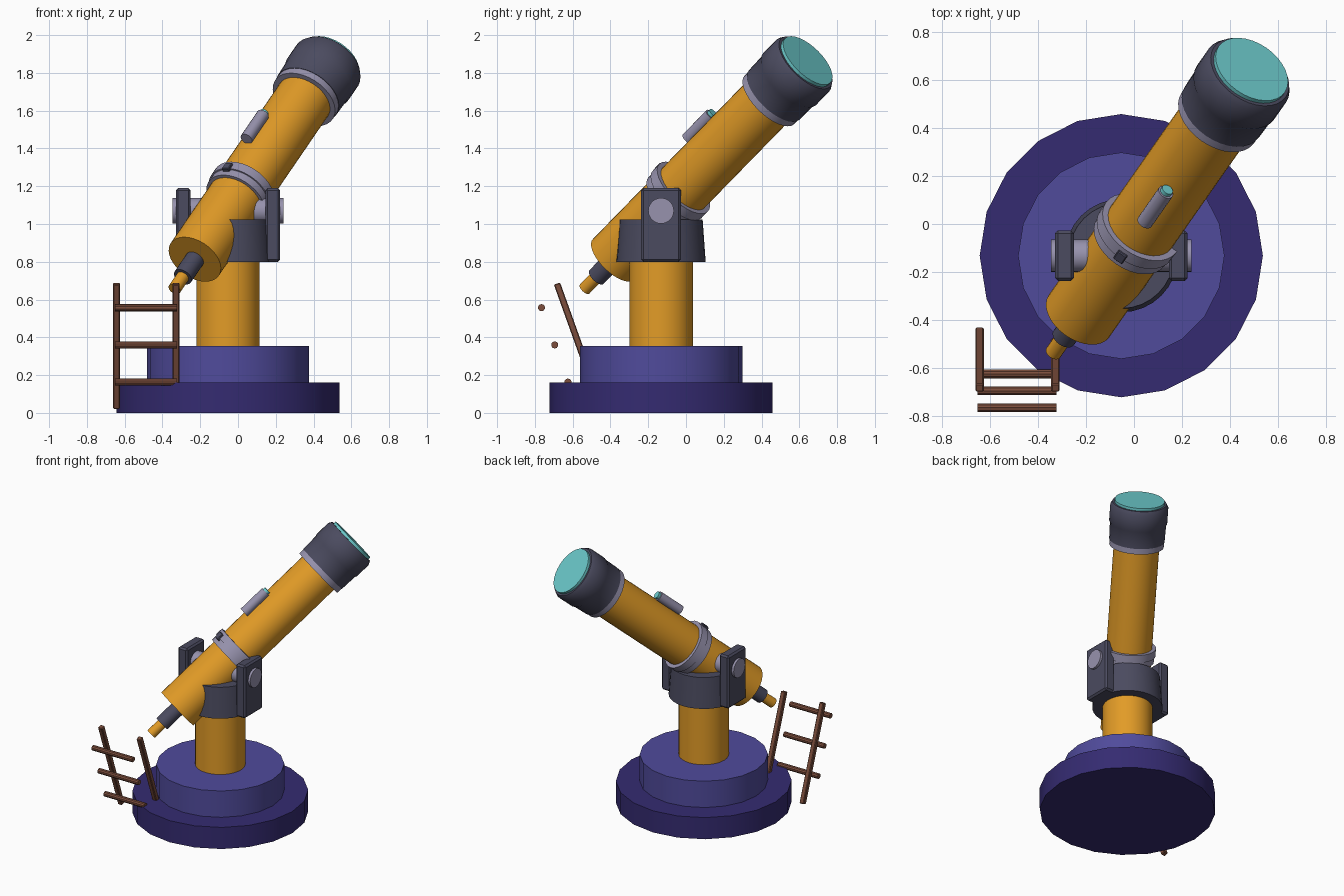
import bpy, bmesh, math
from mathutils import Matrix, Vector

if "Cube" in bpy.data.objects:
    bpy.data.objects.remove(bpy.data.objects["Cube"], do_unlink=True)


def material(name, *rgb):
    m = bpy.data.materials.new(name)
    m.use_nodes = True
    m.diffuse_color = (*rgb, 1)
    m.node_tree.nodes["Principled BSDF"].inputs["Base Color"].default_value = (*rgb, 1)
    return m


ORANGE = material("orange paint", 0.76, 0.33, 0.02)
DARK = material("dark metal", 0.07, 0.07, 0.115)
LIGHT = material("light metal", 0.31, 0.29, 0.42)
INDIGO = material("deep indigo", 0.035, 0.024, 0.165)
VIOLET = material("violet", 0.08, 0.07, 0.33)
WOOD = material("brown wood", 0.2, 0.075, 0.045)
GLASS = material("teal glass", 0.15, 0.59, 0.6)


def finish(bm, name, mat, matrix):
    bmesh.ops.recalc_face_normals(bm, faces=bm.faces)
    mesh = bpy.data.meshes.new(name)
    bm.to_mesh(mesh)
    bm.free()
    mesh.materials.append(mat)
    ob = bpy.data.objects.new(name, mesh)
    ob.matrix_world = matrix
    bpy.context.collection.objects.link(ob)
    bpy.ops.object.select_all(action="DESELECT")
    ob.select_set(True)
    bpy.context.view_layer.objects.active = ob
    bpy.ops.object.shade_smooth_by_angle(angle=math.radians(32))
    return ob


def turned(name, mat, matrix, profile, sides=32):
    """Solid of revolution about local z from (height, radius) pairs."""
    bm = bmesh.new()
    rings = []
    for h, r in profile:
        rings.append([bm.verts.new((r * math.cos(a), r * math.sin(a), h))
                      for a in (math.tau * i / sides for i in range(sides))])
    for low, high in zip(rings, rings[1:]):
        for i in range(sides):
            j = (i + 1) % sides
            bm.faces.new((low[i], low[j], high[j], high[i]))
    bm.faces.new(rings[0])
    bm.faces.new(rings[-1])
    return finish(bm, name, mat, matrix)


def rod(name, mat, matrix, start, end, radius, sides=32):
    return turned(name, mat, matrix, [(start, radius), (end, radius)], sides)


def block(name, mat, matrix, size, bevel):
    bm = bmesh.new()
    bmesh.ops.create_cube(bm, size=1, matrix=Matrix.Diagonal((*size, 1)))
    bmesh.ops.bevel(bm, geom=bm.edges[:], offset=bevel, segments=1, affect="EDGES")
    return finish(bm, name, mat, matrix)


# Round plinth and pedestal
CENTRE = Vector((-0.053, -0.132, 0))
stand = Matrix.Translation(CENTRE)
rod("plinth_lower", INDIGO, stand, 0, 0.16, 0.59, 20)
rod("plinth_upper", VIOLET, stand, 0.16, 0.355, 0.43, 20)
rod("pedestal", ORANGE, stand, 0.355, 0.81, 0.168)

# Fork mount: cradle, two arms and their pivots
PIVOT = CENTRE + Vector((0, 0, 1.07))
turned("fork_cradle", DARK, stand, [(0.8, 0.236), (1.025, 0.22)])
for side, label in ((1, "left"), (-1, "right")):
    at = Matrix.Translation(CENTRE + Vector((side * 0.237, 0, 0.995)))
    block(label + "_fork_arm", DARK, at, (0.078, 0.21, 0.39), 0.012)
    axle = Matrix.Translation(PIVOT) @ Matrix.Rotation(side * math.pi / 2, 4, "Y")
    rod(label + "_pivot", LIGHT, axle, 0.13, 0.293, 0.068, 24)

# Optical axis: local z runs out of the lens, local y is the upper side
elevation, heading = math.radians(40), math.radians(35)
aim = Vector((math.cos(elevation) * math.sin(heading),
              math.cos(elevation) * math.cos(heading), math.sin(elevation)))
side_dir = Vector((0, 0, 1)).cross(aim).normalized()
up = aim.cross(side_dir)
axis = Matrix.Translation(PIVOT) @ Matrix((side_dir, up, aim)).transposed().to_4x4()

# Main tube with hood, lens and clamp ring
rod("main_tube", ORANGE, axis, -0.4, 0.95, 0.154)
rod("hood_collar", LIGHT, axis, 0.915, 0.96, 0.184)
turned("lens_hood", DARK, axis,
       [(0.955, 0.187), (1.075, 0.19), (1.085, 0.196), (1.195, 0.196), (1.22, 0.182)])
rod("main_lens", GLASS, axis, 1.2, 1.238, 0.168)
turned("clamp_ring", LIGHT, axis,
       [(0.09, 0.172), (0.135, 0.172), (0.135, 0.18), (0.19, 0.18)])
block("clamp_latch", DARK, axis @ Matrix.Translation((0, 0.176, 0.145)),
      (0.045, 0.03, 0.05), 0.004)

# Eyepiece
rod("eyepiece_holder", DARK, axis, -0.545, -0.38, 0.052, 24)
rod("eyepiece_tip", ORANGE, axis, -0.645, -0.54, 0.035, 20)

# Small finder scope above the tube
finder = axis @ Matrix.Translation((0, 0.182, 0))
rod("finder_tube", LIGHT, finder, 0.375, 0.575, 0.034, 16)
rod("finder_lens", GLASS, finder, 0.57, 0.592, 0.025, 16)

# Leaning ladder
lean = math.atan2(0.24, 0.67)
for x, label in ((-0.328, "left"), (-0.643, "right")):
    at = Matrix.Translation((x, -0.565, 0.355)) @ Matrix.Rotation(lean, 4, "X")
    block(label + "_ladder_rail", WOOD, at, (0.035, 0.035, 0.7), 0.005)
for i in range(3):
    at = Matrix.Translation((-0.487, -0.625 - 0.07 * i, 0.163 + 0.197 * i))
    rod("ladder_rung_%d" % (i + 1), WOOD, at @ Matrix.Rotation(math.pi / 2, 4, "Y"),
        -0.165, 0.165, 0.019, 10)
